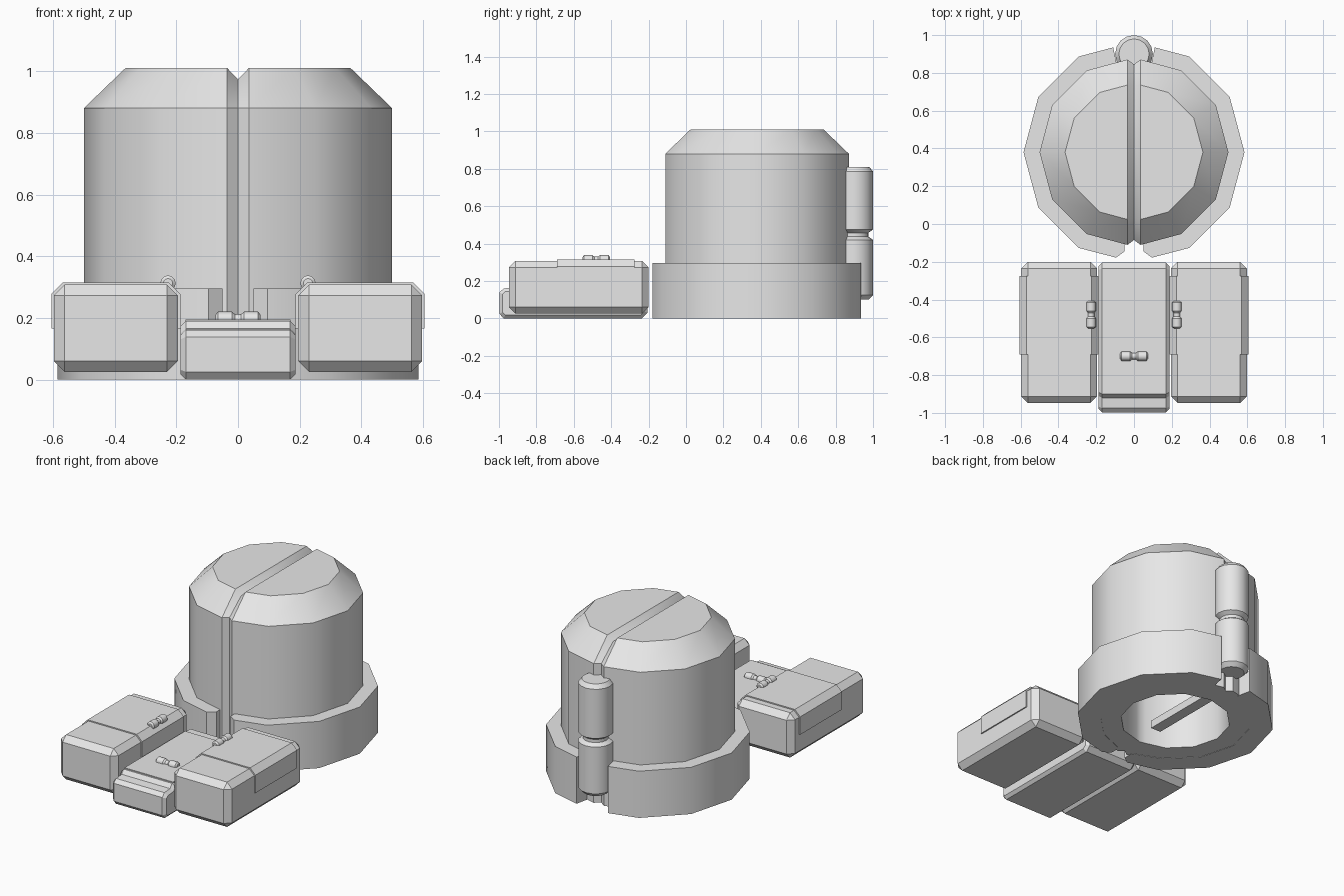
import bpy, bmesh, math
from mathutils import Vector

if "Cube" in bpy.data.objects:
    bpy.data.objects.remove(bpy.data.objects["Cube"])

CY = 0.38  # drum centre in y
grey = bpy.data.materials.new("plain_grey")
grey.diffuse_color = (0.8, 0.8, 0.8, 1)
grey.use_nodes = True
grey.node_tree.nodes["Principled BSDF"].inputs["Base Color"].default_value = grey.diffuse_color


def finish(bm, name, angle=35):
    bmesh.ops.remove_doubles(bm, verts=bm.verts, dist=1e-5)
    bmesh.ops.recalc_face_normals(bm, faces=bm.faces)
    me = bpy.data.meshes.new(name)
    bm.to_mesh(me)
    bm.free()
    ob = bpy.data.objects.new(name, me)
    bpy.context.collection.objects.link(ob)
    me.materials.append(grey)
    bpy.ops.object.select_all(action='DESELECT')
    ob.select_set(True)
    bpy.context.view_layer.objects.active = ob
    bpy.ops.object.shade_smooth_by_angle(angle=math.radians(angle))
    return ob


def lathe(profile, n):
    """Revolve (radius, z) points about z; radius 0 closes an end."""
    bm = bmesh.new()
    rings = []
    for r, z in profile:
        rings.append([bm.verts.new((r * math.cos(2 * math.pi * i / n),
                                    r * math.sin(2 * math.pi * i / n), z))
                      for i in range(n)])
    for a, b in zip(rings, rings[1:]):
        for i in range(n):
            j = (i + 1) % n
            bm.faces.new((a[i], a[j], b[j], b[i]))
    bm.faces.new(rings[0])
    bm.faces.new(rings[-1])
    return bm


def block(name, x, y, z, bevel):
    bm = bmesh.new()
    bmesh.ops.create_cube(bm, size=1)
    for v in bm.verts:
        v.co = Vector([(a + b) / 2 + c * (b - a)
                       for c, (a, b) in zip(v.co, (x, y, z))])
    if bevel:
        bmesh.ops.bevel(bm, geom=bm.edges[:], offset=bevel, segments=1,
                        affect='EDGES', profile=0.5)
    return finish(bm, name, 20)


def prism(name, yz, x0, x1, bevel):
    """Side outline in (y, z) pushed along x, with bevelled end rims."""
    bm = bmesh.new()
    f = bm.faces.new([bm.verts.new((x0, y, z)) for y, z in yz])
    g = bmesh.ops.extrude_face_region(bm, geom=[f])
    for v in [e for e in g["geom"] if isinstance(e, bmesh.types.BMVert)]:
        v.co.x = x1
    rims = [e for e in bm.edges if abs(e.verts[0].co.x - e.verts[1].co.x) < 1e-6]
    if bevel:
        bmesh.ops.bevel(bm, geom=rims, offset=bevel, segments=1, affect='EDGES')
    return finish(bm, name, 20)


# Drum: hollow from below, with a V groove running over front, top and back
bm = lathe([(0.325, 0.85), (0.325, 0.002), (0.5, 0.002), (0.5, 0.88), (0.365, 1.01)], 12)
for x in (-0.035, 0, 0.035):
    bmesh.ops.bisect_plane(bm, geom=bm.verts[:] + bm.edges[:] + bm.faces[:],
                           plane_co=(x, 0, 0), plane_no=(1, 0, 0))
for v in bm.verts:
    r = abs(v.co.y)
    if abs(v.co.x) < 1e-4 and (r > 0.4 or v.co.z > 0.9):
        if v.co.z > 0.9:
            v.co.z -= 0.037
            v.co.y *= 0.96
        else:
            v.co.y *= 0.93
bmesh.ops.translate(bm, verts=bm.verts, vec=(0, CY, 0))
finish(bm, "drum")

# Split collar around the drum foot
for s in (-1, 1):
    arc = [math.radians(a) for a in (-60, -30, 0, 30, 60)]
    pts = [(0.585 * math.cos(a), CY + 0.585 * math.sin(a)) for a in arc]
    pts += [(0.11, 0.935), (0.09, 0.84)]
    pts += [(0.45 * math.cos(a), CY + 0.45 * math.sin(a)) for a in reversed(arc)]
    pts += [(0.05, -0.08), (0.05, -0.145), (0.095, -0.178)]
    bm = bmesh.new()
    f = bm.faces.new([bm.verts.new((s * x, y, 0)) for x, y in pts])
    g = bmesh.ops.extrude_face_region(bm, geom=[f])
    bmesh.ops.translate(bm, vec=(0, 0, 0.295),
                        verts=[e for e in g["geom"] if isinstance(e, bmesh.types.BMVert)])
    finish(bm, "collar_left" if s < 0 else "collar_right")

# Bar across the opening underneath
block("under_bar", (-0.035, 0.035), (0.2, 0.74), (0.02, 0.07), 0)

# Hinge barrel at the back
bm = lathe([(0.075, 0.1), (0.1, 0.125), (0.1, 0.42), (0.075, 0.437), (0.075, 0.457),
            (0.1, 0.475), (0.1, 0.785), (0.08, 0.81)], 16)
bmesh.ops.translate(bm, verts=bm.verts, vec=(0, 0.9, 0))
finish(bm, "hinge")


# Small two-lobed latch
def latch(name, loc, along_x):
    bm = lathe([(0.015, -0.073), (0.025, -0.065), (0.025, -0.02), (0.017, -0.01),
                (0.017, 0.01), (0.025, 0.02), (0.025, 0.065), (0.015, 0.073)], 12)
    ob = finish(bm, name)
    ob.rotation_euler = (0, math.pi / 2, 0) if along_x else (math.pi / 2, 0, 0)
    ob.location = loc


# Side cases with wraparound lids
for s, side in ((-1, "left"), (1, "right")):
    span = lambda a, b: tuple(sorted((s * a, s * b)))
    block("case_" + side, span(0.195, 0.597), (-0.947, -0.2), (0.025, 0.308), 0.035)
    c, y0, y1 = 0.037, -0.69, -0.275
    outline = [(0.187, 0.165), (0.187, 0.315 - c), (0.187 + c, 0.315),
               (0.605 - c, 0.315), (0.605, 0.315 - c), (0.605, 0.165)]
    bm = bmesh.new()
    f = bm.faces.new([bm.verts.new((s * x, y0, z)) for x, z in outline])
    g = bmesh.ops.extrude_face_region(bm, geom=[f])
    bmesh.ops.translate(bm, vec=(0, y1 - y0, 0),
                        verts=[e for e in g["geom"] if isinstance(e, bmesh.types.BMVert)])
    finish(bm, "lid_" + side, 20)
    latch("latch_" + side, (s * 0.227, -0.48, 0.313), False)

# Middle case: low stepped nose in front, higher top behind
prism("middle_case", [(-0.975, 0.0), (-0.998, 0.025), (-0.998, 0.138), (-0.975, 0.16),
                      (-0.92, 0.165), (-0.9, 0.19), (-0.235, 0.19), (-0.205, 0.16),
                      (-0.205, 0.03), (-0.235, 0.0)], -0.187, 0.187, 0.018)
block("middle_lid", (-0.17, 0.17), (-0.89, -0.285), (0.15, 0.195), 0)
latch("middle_latch", (0, -0.7, 0.195), True)
